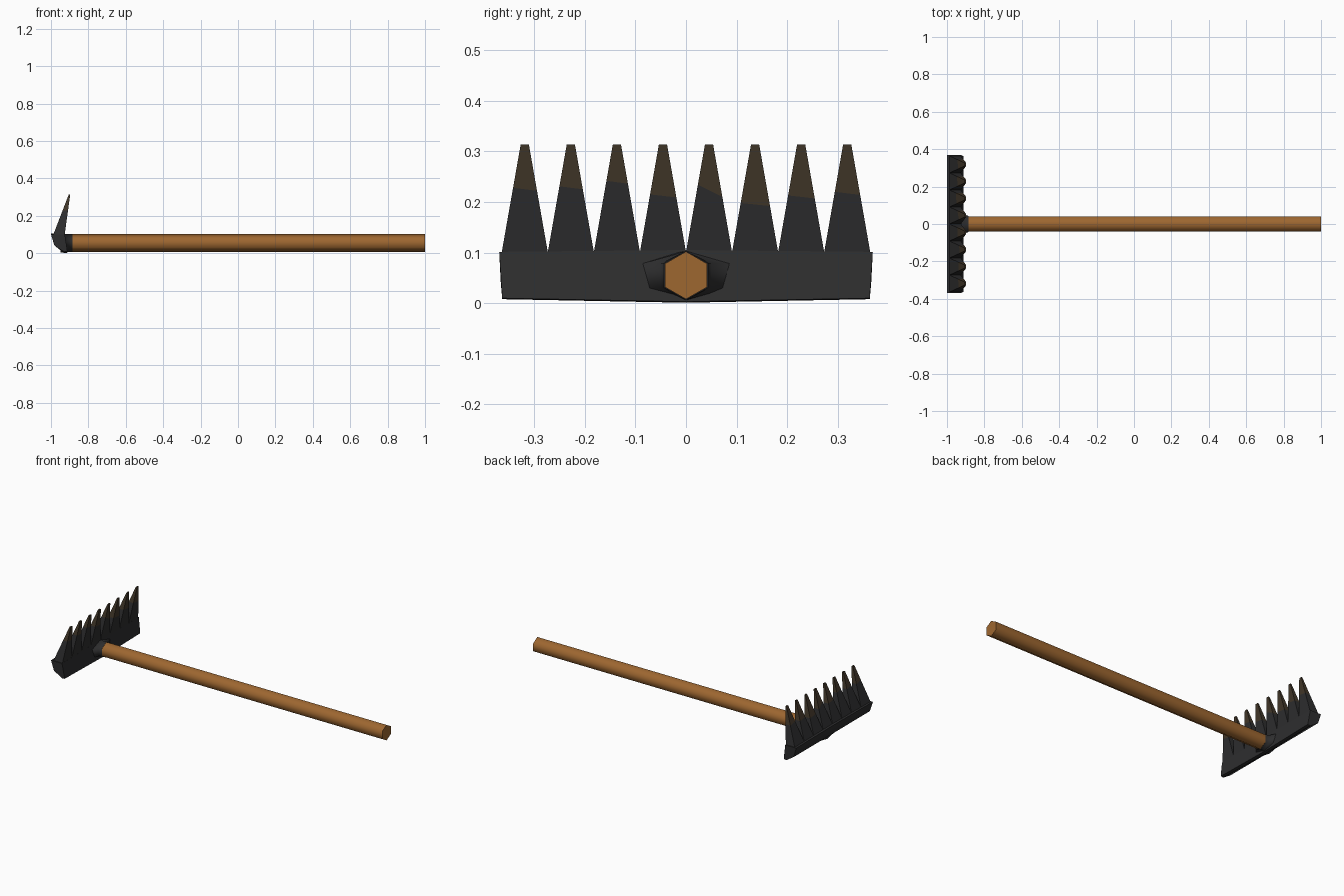
import bpy, bmesh, math
from mathutils import Vector

if "Cube" in bpy.data.objects:
    bpy.data.objects.remove(bpy.data.objects["Cube"])


def material(name, rgb):
    m = bpy.data.materials.new(name)
    m.diffuse_color = (*rgb, 1)
    m.use_nodes = True
    m.node_tree.nodes["Principled BSDF"].inputs["Base Color"].default_value = m.diffuse_color
    return m


WOOD = material("warm wood", (0.34, 0.135, 0.03))
IRON = material("dark iron", (0.027, 0.027, 0.028))
RUST = material("dull brown tips", (0.054, 0.038, 0.022))


def loft(name, rings, mats, angle, band_mats=None):
    """Skin a list of equal-length point rings and cap both ends."""
    bm = bmesh.new()
    loops = [[bm.verts.new(p) for p in ring] for ring in rings]
    n = len(loops[0])
    last = len(loops) - 2
    band = band_mats or [0] * (last + 1)
    for k, (a, b) in enumerate(zip(loops, loops[1:])):
        for i in range(n):
            j = (i + 1) % n
            bm.faces.new((a[i], a[j], b[j], b[i])).material_index = band[k]
    bm.faces.new(loops[0][::-1]).material_index = band[0]
    bm.faces.new(loops[-1]).material_index = band[last]
    bmesh.ops.recalc_face_normals(bm, faces=bm.faces)
    me = bpy.data.meshes.new(name)
    bm.to_mesh(me)
    bm.free()
    for m in mats:
        me.materials.append(m)
    ob = bpy.data.objects.new(name, me)
    bpy.context.collection.objects.link(ob)
    bpy.context.view_layer.objects.active = ob
    ob.select_set(True)
    bpy.ops.object.shade_smooth_by_angle(angle=math.radians(angle))
    ob.select_set(False)
    return ob


def hexagon(x, half_w, half_h, z=0.055):
    return [(x, half_w / 0.866 * math.sin(i * math.pi / 3),
             z + half_h * math.cos(i * math.pi / 3)) for i in range(6)]


# Six-sided handle
loft("handle", [hexagon(-0.93, 0.041, 0.047), hexagon(1.0, 0.041, 0.047)], [WOOD], 65)

# Flared socket joining handle to head
loft("socket", [hexagon(-0.95, 0.13, 0.05, 0.054), hexagon(-0.922, 0.085, 0.049, 0.054),
                hexagon(-0.905, 0.05, 0.048), hexagon(-0.885, 0.043, 0.0485)], [IRON], 65)


# Head bar, slightly narrower and slightly bowed at the bottom
def bar_ring(side):
    drop = 0.007 * abs(side)
    return [(-1.0, side * 0.369, 0.105 - drop / 2), (-0.982, side * 0.366, 0.042),
            (-0.93, side * 0.363, 0.001 + drop), (-0.912, side * 0.363, 0.003 + drop),
            (-0.926, side * 0.369, 0.105 - drop / 2)]


loft("head_bar", [bar_ring(s) for s in (-1, 0, 1)], [IRON], 40)

# Eight tapering tines, brown above an uneven line
BASE_Z, TIP_Z = 0.098, 0.314
rust_start = [0.225, 0.228, 0.239, 0.212, 0.222, 0.195, 0.21, 0.217]
for i, split in enumerate(rust_start):
    y = (i - 3.5) * 0.091
    base = [Vector((-0.988, y - 0.046, BASE_Z)), Vector((-0.988, y + 0.046, BASE_Z)),
            Vector((-0.927, y + 0.046, BASE_Z)), Vector((-0.927, y - 0.046, BASE_Z))]
    tip = [Vector((-0.905, y - 0.008, TIP_Z)), Vector((-0.905, y + 0.008, TIP_Z)),
           Vector((-0.897, y + 0.008, TIP_Z)), Vector((-0.897, y - 0.008, TIP_Z))]
    tilt = 0.012 if i == 4 else 0.003
    middle = []
    for k, (a, b) in enumerate(zip(base, tip)):
        z = split + (tilt if k in (0, 3) else -tilt)
        middle.append(a.lerp(b, (z - BASE_Z) / (TIP_Z - BASE_Z)))
    loft(f"tine_{i + 1}", [base, middle, tip], [IRON, RUST], 30, [0, 1])
